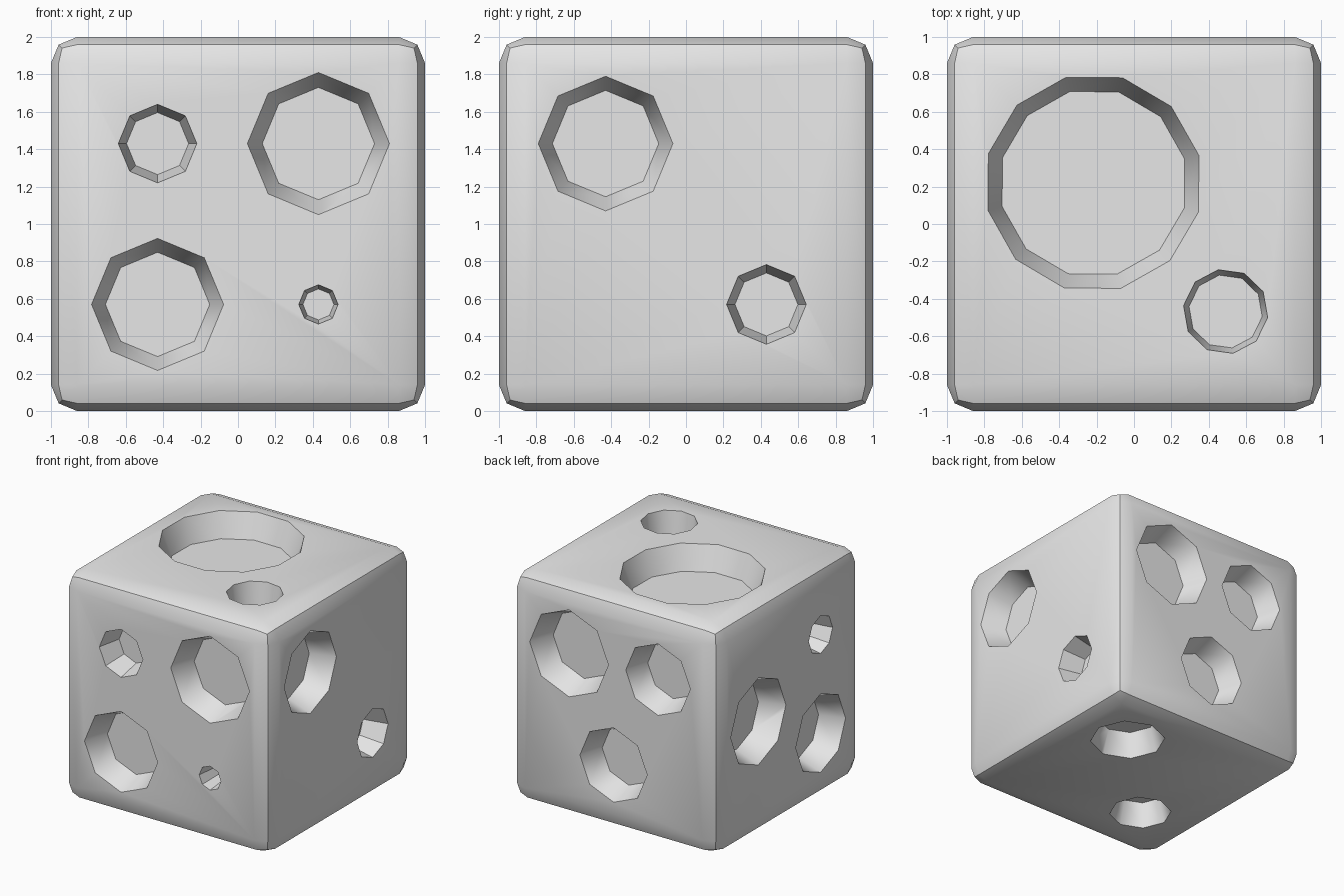
import bpy, bmesh
from math import cos, sin, radians, tau
from mathutils import Vector

old = bpy.data.objects.get("Cube")
if old:
    bpy.data.objects.remove(old)

DEPTH = 0.21   # depth of every pit
LIP = 0.05     # how far the cutter sticks out of the face
P = 0.43       # usual pit offset from the middle of a face

grey = bpy.data.materials.new("plain grey")
grey.use_nodes = True
colour = (0.8, 0.8, 0.8, 1)
grey.diffuse_color = colour
grey.node_tree.nodes["Principled BSDF"].inputs["Base Color"].default_value = colour


def add_object(name, bm):
    mesh = bpy.data.meshes.new(name)
    bmesh.ops.recalc_face_normals(bm, faces=bm.faces)
    bm.to_mesh(mesh)
    bm.free()
    mesh.materials.append(grey)
    obj = bpy.data.objects.new(name, mesh)
    bpy.context.collection.objects.link(obj)
    return obj


def add_pit(bm, normal, u, v, centre, radius, sides=8, start=0, taper=0.79):
    """Tapered prism sunk into the face that looks along normal."""
    rings = []
    for height in (LIP, -DEPTH):
        r = radius * (1 + (1 - taper) * height / DEPTH)
        middle = normal * (1 + height) + u * centre[0] + v * centre[1]
        angles = [radians(start) + tau * i / sides for i in range(sides)]
        rings.append([bm.verts.new(middle + r * (u * cos(a) + v * sin(a))) for a in angles])
    outer, inner = rings
    bm.faces.new(outer)
    bm.faces.new(inner)
    for i in range(sides):
        j = (i + 1) % sides
        bm.faces.new((outer[i], outer[j], inner[j], inner[i]))


X, Y, Z = Vector((1, 0, 0)), Vector((0, 1, 0)), Vector((0, 0, 1))

# Pits of each side: centre along the two face axes, then radius
sides = [
    (-Y, X, Z, [(-P, P, 0.21), (P, P, 0.38), (-P, -P, 0.353), (P, -P, 0.105)]),
    (X, Y, Z, [(-P, P, 0.36), (P, -P, 0.213)]),
    (Y, X, Z, [(P, P, 0.38), (-P, P, 0.312), (0, -P, 0.325)]),
    (-X, Y, Z, [(P, 0, 0.38), (-P, -P, 0.343), (-P, P, 0.165)]),
    (-Z, X, Y, [(P, P, 0.311), (-P, -P, 0.257)]),
]
bm = bmesh.new()
for normal, u, v, pits in sides:
    for a, b, radius in pits:
        add_pit(bm, normal, u, v, (a, b), radius)

# Rounder pits on the top
add_pit(bm, Z, X, Y, (-0.217, 0.22), 0.583, 12, 14.5, 0.865)
add_pit(bm, Z, X, Y, (0.49, -0.468), 0.227, 10, -8, 0.87)
cutter = add_object("pit_cutter", bm)
cutter.hide_render = True

# Rounded block
bm = bmesh.new()
bmesh.ops.create_cube(bm, size=2)
block = add_object("pitted_block", bm)
bevel = block.modifiers.new("rounded edges", "BEVEL")
bevel.width = 0.14
bevel.segments = 2
cut = block.modifiers.new("pits", "BOOLEAN")
cut.operation = "DIFFERENCE"
cut.solver = "EXACT"
cut.object = cutter

bpy.ops.object.select_all(action="DESELECT")
block.select_set(True)
bpy.context.view_layer.objects.active = block
for name in [m.name for m in block.modifiers]:
    bpy.ops.object.modifier_apply(modifier=name)
bpy.data.objects.remove(cutter)

# Stand the block on the ground and smooth its gentle edges
block.location.z = 1
bpy.ops.object.shade_smooth_by_angle(angle=radians(44))
